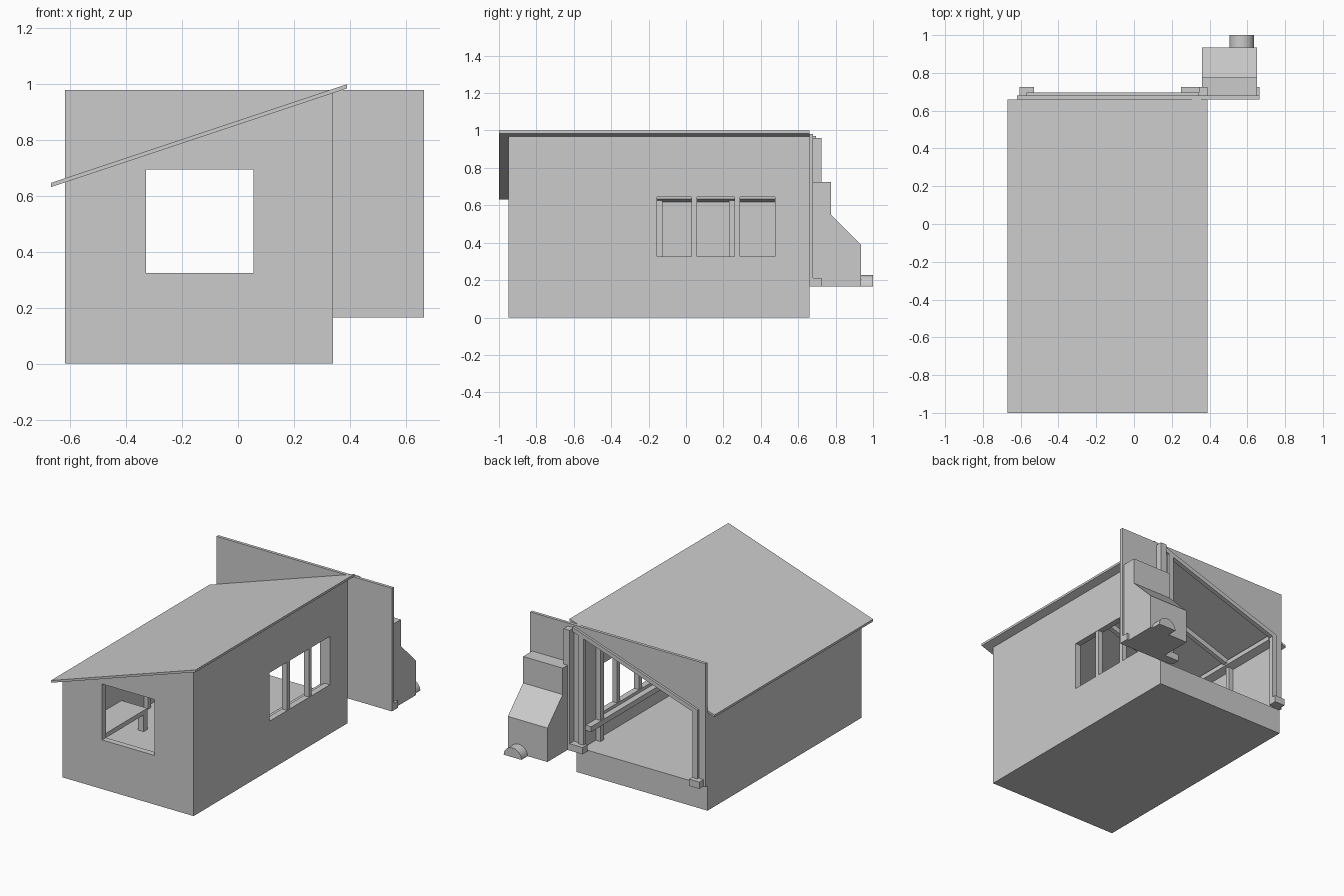
import bpy, bmesh, math

if "Cube" in bpy.data.objects:
    bpy.data.objects.remove(bpy.data.objects["Cube"])

SLOPE = 1 / 3


def under(x):
    """Height of the roof underside at x."""
    return 0.985 + (x - 0.39) * SLOPE


def prism(name, pts, lo, hi, axis="y"):
    """Extrude a profile: (x, z) along y, or (y, z) along x."""
    bm = bmesh.new()
    place = (lambda a, b, t: (a, t, b)) if axis == "y" else (lambda a, b, t: (t, a, b))
    face = bm.faces.new([bm.verts.new(place(a, b, lo)) for a, b in pts])
    ext = bmesh.ops.extrude_face_region(bm, geom=[face])
    verts = [g for g in ext["geom"] if isinstance(g, bmesh.types.BMVert)]
    bmesh.ops.translate(bm, verts=verts, vec=place(0, 0, hi - lo))
    bmesh.ops.recalc_face_normals(bm, faces=bm.faces)
    mesh = bpy.data.meshes.new(name)
    bm.to_mesh(mesh)
    bm.free()
    ob = bpy.data.objects.new(name, mesh)
    bpy.context.collection.objects.link(ob)
    return ob


def box(name, x0, x1, y0, y1, z0, z1):
    return prism(name, [(x0, z0), (x1, z0), (x1, z1), (x0, z1)], y0, y1)


def sloped(name, x0, x1, y0, y1, drop, thick):
    """Bar following the roof pitch, its top `drop` below the underside."""
    a, b = under(x0) - drop, under(x1) - drop
    return prism(name, [(x0, a - thick), (x1, b - thick), (x1, b), (x0, a)], y0, y1)


def cut(ob, cutter):
    mod = ob.modifiers.new("cut", "BOOLEAN")
    mod.operation = "DIFFERENCE"
    mod.solver = "EXACT"
    mod.object = cutter
    bpy.context.view_layer.objects.active = ob
    bpy.ops.object.modifier_apply(modifier=mod.name)
    bpy.data.objects.remove(cutter)


# Walls and floor slab: sloped shell, open at the back and top
L, R = -0.62, 0.34
house = prism("house_walls", [(L, 0), (R, 0), (R, under(R)), (L, under(L))], -0.95, 0.66)
cut(house, box("room_cutter", L + 0.04, R - 0.04, -0.91, 0.9, 0.165, 1.3))
cut(house, box("front_window_cutter", -0.33, 0.055, -1.1, -0.8, 0.325, 0.695))
cut(house, box("side_window_cutter", 0.2, 0.5, -0.155, 0.475, 0.325, 0.645))

# Roof slab
sloped("roof", -0.67, 0.39, -1.0, 0.66, -0.015, 0.015)

# Side window mullions
for y in (0.03, 0.26):
    box("window_mullion", 0.303, 0.337, y, y + 0.03, 0.325, 0.645)

# Inner frames: post on the low wall, rafter, post on the high wall
for y in (-0.155, 0.23):
    box("inner_post", -0.58, -0.55, y, y + 0.03, 0.165, 0.64)
    sloped("inner_rafter", -0.58, 0.30, y, y + 0.03, 0, 0.035)
sloped("wall_plate", -0.58, -0.53, -0.91, 0.66, 0.015, 0.03)
box("high_wall_post", 0.265, 0.30, 0.48, 0.515, 0.165, 0.95)
box("sill_rail", 0.26, 0.30, -0.91, 0.62, 0.27, 0.305)

# Corner bench
box("bench_top", -0.58, -0.39, -0.91, -0.39, 0.275, 0.305)
box("bench_leg", -0.43, -0.39, -0.43, -0.39, 0.165, 0.275)

# Back panel, open below the roof line
prism("back_panel", [(L, 0.165), (-0.57, 0.165), (-0.57, under(-0.57)),
                     (0.30, under(0.30)), (0.30, 0.165), (0.665, 0.165),
                     (0.665, 0.98), (L, 0.98)], 0.66, 0.68)

# Trim around the back opening
sloped("opening_rafter", -0.57, 0.345, 0.665, 0.695, 0, 0.03)
box("opening_post_low", -0.57, -0.535, 0.665, 0.695, 0.165, 0.66)
box("opening_post_high", 0.265, 0.30, 0.665, 0.695, 0.165, 0.94)
box("tall_post", 0.345, 0.39, 0.675, 0.725, 0.165, 0.96)
for x0, x1 in ((-0.605, -0.53), (0.25, 0.345), (0.645, 0.665)):
    box("post_base", x0, x1, 0.675, 0.725, 0.165, 0.21)

# Chimney with sloped shoulder
prism("chimney", [(0.675, 0.165), (0.935, 0.165), (0.935, 0.39),
                  (0.775, 0.55), (0.775, 0.725), (0.675, 0.725)], 0.36, 0.65, "x")

# Half-round ash door on the chimney
arc = [(0.57 + 0.065 * math.cos(math.pi * i / 16), 0.165 + 0.062 * math.sin(math.pi * i / 16))
       for i in range(17)]
prism("ash_door", arc, 0.93, 1.0)
